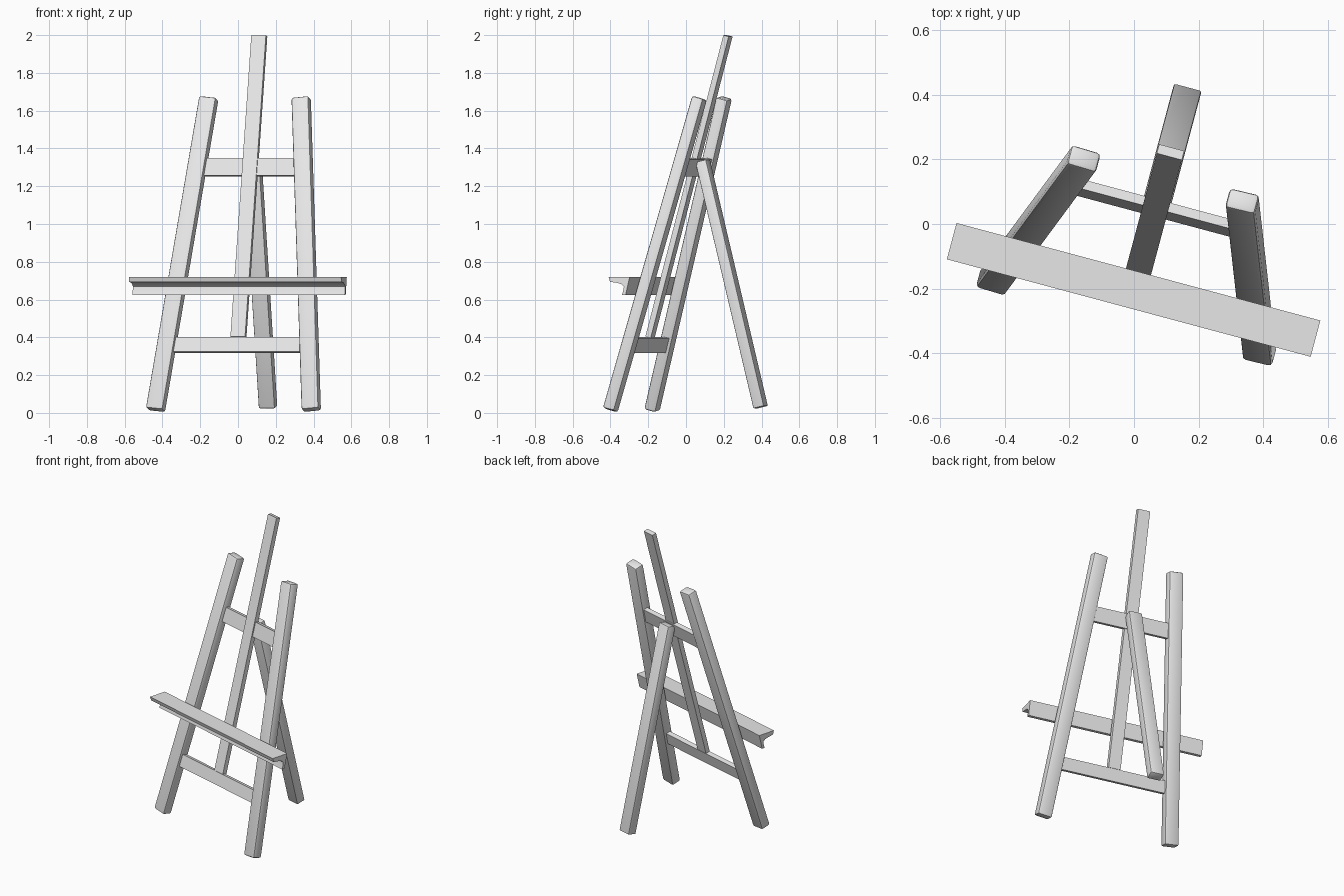
import bpy, bmesh, math
from mathutils import Matrix, Vector

if "Cube" in bpy.data.objects:
    bpy.data.objects.remove(bpy.data.objects["Cube"])

# One plain grey for the whole easel
grey = bpy.data.materials.new("plain_grey")
grey.diffuse_color = (0.8, 0.8, 0.8, 1)
grey.use_nodes = True
grey.node_tree.nodes["Principled BSDF"].inputs["Base Color"].default_value = grey.diffuse_color

# The easel is turned about the vertical and sits slightly off centre
PLACE = Matrix.Rotation(math.radians(-15), 4, 'Z') @ Matrix.Translation((0.0515, 0, 0))
LEAN = math.tan(math.radians(15))


def plane_y(z):
    """Depth of the leaning front frame at height z."""
    return -0.287 + LEAN * (z - 0.015)


def finish(name, bm):
    bmesh.ops.recalc_face_normals(bm, faces=bm.faces)
    bm.transform(PLACE)
    mesh = bpy.data.meshes.new(name)
    bm.to_mesh(mesh)
    bm.free()
    mesh.materials.append(grey)
    ob = bpy.data.objects.new(name, mesh)
    bpy.context.collection.objects.link(ob)
    bpy.ops.object.select_all(action='DESELECT')
    ob.select_set(True)
    bpy.context.view_layer.objects.active = ob
    bpy.ops.object.shade_smooth_by_angle(angle=math.radians(35))
    return ob


def beam(name, a, b, side, width, depth, bevel=0.0):
    """Square-ended beam from a to b; width runs along the side direction."""
    a, b = Vector(a), Vector(b)
    axis = (b - a).normalized()
    x = Vector(side)
    x = (x - axis * x.dot(axis)).normalized()
    y = axis.cross(x)
    rot = Matrix((x, y, axis)).transposed().to_4x4()
    bm = bmesh.new()
    bmesh.ops.create_cube(bm, size=1)
    bm.transform(Matrix.Translation((a + b) / 2) @ rot
                 @ Matrix.Diagonal((width, depth, (b - a).length, 1)))
    if bevel:
        bmesh.ops.bevel(bm, geom=bm.edges[:], offset=bevel, segments=2,
                        profile=0.5, affect='EDGES')
    return finish(name, bm)


# Two splayed front legs
for side, s in (("left", -1), ("right", 1)):
    beam(side + "_front_leg", (s * 0.427, plane_y(0.015), 0.015),
         (s * 0.253, plane_y(1.667), 1.667), (1, 0, 0), 0.095, 0.065, 0.012)

# Centre mast resting on the lower rail
beam("mast", (0, plane_y(0.40), 0.40), (0, plane_y(1.996), 1.996),
     (1, 0, 0), 0.08, 0.03)

# Rails between the legs, leaning with the frame
for name, z, half, height, back in (("lower_rail", 0.36, 0.37, 0.08, 0.0),
                                    ("upper_rail", 1.30, 0.285, 0.095, 0.008)):
    y = plane_y(z) + back
    beam(name, (-half, y, z), (half, y, z), (0, LEAN, 1), height, 0.03)

# Rear prop leg
beam("rear_leg", (0, 0.423, 0.03), (0, 0.105, 1.335), (1, 0, 0), 0.088, 0.06, 0.006)

# Canvas shelf: moulded profile with a cove underneath, as (depth, height)
profile = [(-0.255, 0.72), (-0.247, 0.694), (-0.21, 0.689), (-0.184, 0.681),
           (-0.171, 0.669), (-0.172, 0.655), (-0.181, 0.625), (-0.161, 0.625),
           (-0.139, 0.72)]
bm = bmesh.new()
face = bm.faces.new([bm.verts.new((-0.582, y, z)) for y, z in profile])
ext = bmesh.ops.extrude_face_region(bm, geom=[face], use_keep_orig=True)
verts = [g for g in ext["geom"] if isinstance(g, bmesh.types.BMVert)]
bmesh.ops.translate(bm, verts=verts, vec=(1.164, 0, 0))
finish("canvas_shelf", bm)
